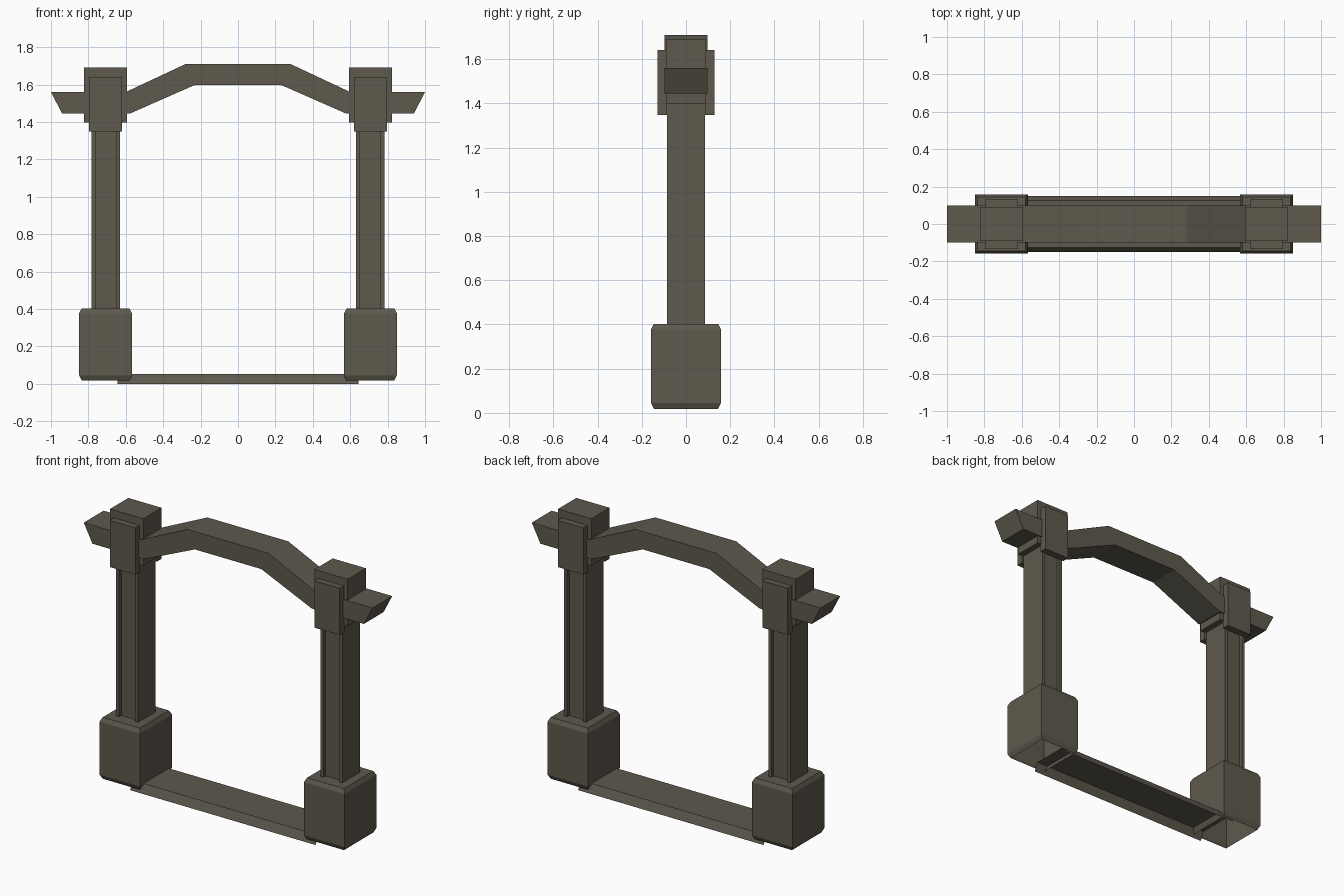
import bpy, bmesh

if "Cube" in bpy.data.objects:
    bpy.data.objects.remove(bpy.data.objects["Cube"])

stone = bpy.data.materials.new("olive_brown")
stone.diffuse_color = (0.112, 0.100, 0.075, 1)
stone.use_nodes = True
stone.node_tree.nodes["Principled BSDF"].inputs["Base Color"].default_value = stone.diffuse_color


def finish(name, bm):
    bmesh.ops.recalc_face_normals(bm, faces=bm.faces[:])
    me = bpy.data.meshes.new(name)
    bm.to_mesh(me)
    bm.free()
    me.materials.append(stone)
    ob = bpy.data.objects.new(name, me)
    bpy.context.collection.objects.link(ob)
    return ob


def box(name, x0, x1, y0, y1, z0, z1):
    bm = bmesh.new()
    for v in bmesh.ops.create_cube(bm, size=1)["verts"]:
        v.co = ((x0 + x1) / 2 + v.co.x * (x1 - x0),
                (y0 + y1) / 2 + v.co.y * (y1 - y0),
                (z0 + z1) / 2 + v.co.z * (z1 - z0))
    return finish(name, bm)


def extrude(name, start, offset):
    bm = bmesh.new()
    f = bm.faces.new([bm.verts.new(p) for p in start])
    r = bmesh.ops.extrude_face_region(bm, geom=[f], use_keep_orig=True)
    for v in r["geom"]:
        if isinstance(v, bmesh.types.BMVert):
            v.co.x += offset[0]
            v.co.y += offset[1]
            v.co.z += offset[2]
    return finish(name, bm)


# chamfered base block, open underneath
def base_block(name, cx):
    bm = bmesh.new()
    rings = []
    for z, inset in ((0.018, 0.013), (0.045, 0), (0.377, 0), (0.403, 0.013)):
        hx, hy = 0.141 - inset, 0.158 - inset
        rings.append([bm.verts.new((cx + sx * hx, sy * hy, z))
                      for sx, sy in ((-1, -1), (1, -1), (1, 1), (-1, 1))])
    for a, b in zip(rings, rings[1:]):
        for i in range(4):
            j = (i + 1) % 4
            bm.faces.new((a[i], a[j], b[j], b[i]))
    bm.faces.new(rings[-1])
    return finish(name, bm)


for side, s in (("left", -1), ("right", 1)):
    cx = s * 0.708
    base_block(side + "_base_block", cx)

    # post with a groove down the front and back
    w, g, d, e = 0.076, 0.055, 0.087, 0.065
    half = [(-w, -d), (-g, -d), (-g, -e), (g, -e), (g, -d), (w, -d)]
    outline = half + [(-x, -y) for x, y in half]
    extrude(side + "_post", [(cx + x, y, 0.39) for x, y in outline], (0, 0, 1.03))

    # cap block with front and back plates
    box(side + "_cap", cx - 0.115, cx + 0.115, -0.09, 0.09, 1.397, 1.69)
    for face, t in (("front", -1), ("back", 1)):
        ys = sorted((t * 0.085, t * 0.13))
        box(side + "_" + face + "_plate", cx - 0.088, cx + 0.088, *ys, 1.348, 1.641)

# arched lintel with slanted ends
top = [(-1, 1.56), (-0.6, 1.56), (-0.28, 1.71), (0.28, 1.71), (0.6, 1.56), (1, 1.56)]
low = [(0.94, 1.444), (0.58, 1.444), (0.23, 1.598), (-0.23, 1.598), (-0.58, 1.444), (-0.94, 1.444)]
extrude("arched_lintel", [(x, -0.098, z) for x, z in top + low], (0, 0.196, 0))

# threshold: a flat top with sloping sides, open underneath
bm = bmesh.new()
rows = [[bm.verts.new((x, y, z)) for x in (-0.643, 0.643)]
        for y, z in ((-0.15, 0), (-0.125, 0.052), (0.125, 0.052), (0.15, 0))]
for a, b in zip(rows, rows[1:]):
    bm.faces.new((a[0], a[1], b[1], b[0]))
bm.normal_update()
ob = finish("threshold", bm)
if ob.data.polygons[1].normal.z < 0:
    ob.data.flip_normals()
